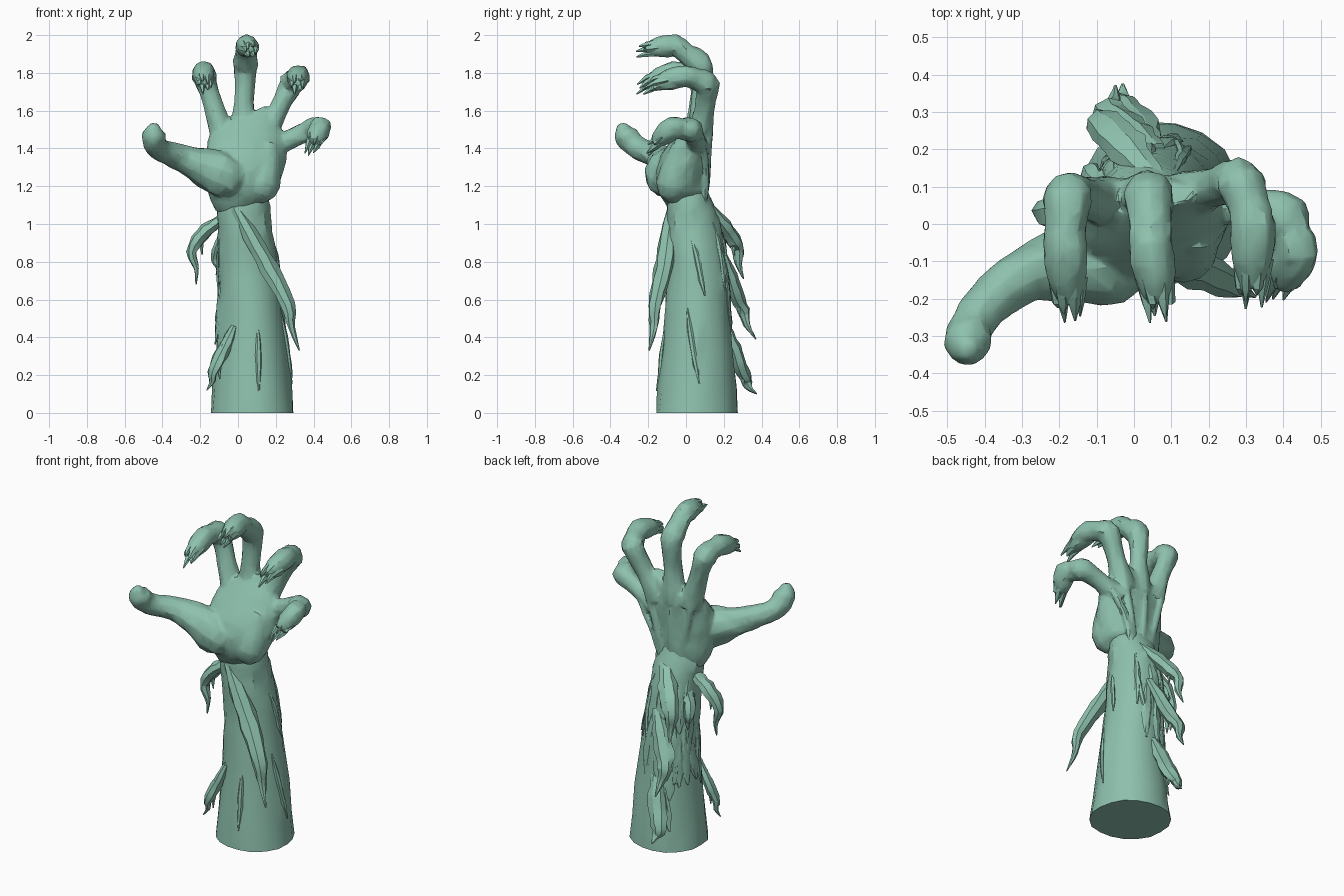
import bpy, bmesh, math, random
from mathutils import Vector

if "Cube" in bpy.data.objects:
    bpy.data.objects.remove(bpy.data.objects["Cube"])

random.seed(4)
skin = bpy.data.materials.new("grey_green_skin")
skin.diffuse_color = (0.27, 0.53, 0.42, 1)
skin.use_nodes = True
skin.node_tree.nodes["Principled BSDF"].inputs["Base Color"].default_value = skin.diffuse_color


def spline(pts, steps):
    """Smooth rows of (x, y, z, side radius, depth radius) through the points."""
    rows = [list(p) if len(p) == 5 else [*p, p[3]] for p in pts]
    ext = [rows[0]] + rows + [rows[-1]]
    out = []
    for i in range(len(rows) - 1):
        for s in range(steps):
            t = s / steps
            out.append([0.5 * (2 * b + (c - a) * t + (2 * a - 5 * b + 4 * c - d) * t * t
                               + (3 * b - a - 3 * c + d) * t ** 3)
                        for a, b, c, d in zip(*ext[i:i + 4])])
    return out + [rows[-1]]


def tube(bm, pts, ref=(0, 1, 0), sides=10, steps=3, jitter=0.0):
    """Closed tube along a path; the depth radius lies along ref."""
    path = spline(pts, steps)
    pos = [Vector(p[:3]) for p in path]
    ref = Vector(ref)
    rings = []
    for i, p in enumerate(path):
        tan = (pos[min(i + 1, len(pos) - 1)] - pos[max(i - 1, 0)]).normalized()
        u = ref.cross(tan).normalized()
        v = tan.cross(u)
        ring = []
        for k in range(sides):
            a = 2 * math.pi * k / sides
            j = 1 + random.uniform(-jitter, jitter)
            ring.append(bm.verts.new(pos[i] + j * (u * math.cos(a) * max(p[3], .004)
                                                   + v * math.sin(a) * max(p[4], .003))))
        rings.append(ring)
    for r, q in zip(rings, rings[1:]):
        for k in range(sides):
            n = (k + 1) % sides
            bm.faces.new((r[k], r[n], q[n], q[k]))
    bm.faces.new(rings[0][::-1])
    bm.faces.new(rings[-1])


def finish(bm, name, angle=28, remesh=False):
    bmesh.ops.recalc_face_normals(bm, faces=bm.faces)
    me = bpy.data.meshes.new(name)
    bm.to_mesh(me)
    bm.free()
    me.materials.append(skin)
    ob = bpy.data.objects.new(name, me)
    bpy.context.collection.objects.link(ob)
    bpy.ops.object.select_all(action='DESELECT')
    ob.select_set(True)
    bpy.context.view_layer.objects.active = ob
    if remesh:
        m = ob.modifiers.new("merge", 'REMESH')
        m.mode = 'VOXEL'
        m.voxel_size = 0.009
        ob.modifiers.new("soften", 'SMOOTH').iterations = 1
        ob.modifiers.new("facet", 'DECIMATE').ratio = 0.1
        bpy.ops.object.convert(target='MESH')
    bpy.ops.object.shade_smooth_by_angle(angle=math.radians(angle))


# Forearm: tapering stump, flat at the base
arm = [(.075, .057, 0, .222), (.068, .06, .5, .174), (.05, .057, .8, .156),
       (.032, .035, 1.0, .141), (.025, .015, 1.12, .142, .118), (.025, .005, 1.22, .12, .09)]
bm = bmesh.new()
tube(bm, arm, sides=18, jitter=.035)
for v in bm.verts:
    if v.co.z < .03:
        v.co.z = 0
finish(bm, "forearm")

# Hand: palm, heel, thumb, fingers and tendons merged into one skin
hand = bmesh.new()
tube(hand, [(.03, .015, 1.07, .1, .08), (.01, 0, 1.14, .16, .12), (.025, -.02, 1.27, .205, .14),
            (.05, .03, 1.42, .21, .105), (.055, .07, 1.54, .16, .06), (.05, .08, 1.565, .12, .04)],
     sides=18, jitter=.02)
tube(hand, [(.1, -.05, 1.13, .04), (.13, -.065, 1.21, .095), (.16, -.01, 1.42, .06)], sides=12)
tube(hand, [(.03, -.06, 1.17, .05), (-.06, -.09, 1.25, .125), (-.29, -.135, 1.345, .076),
            (-.42, -.25, 1.4, .06), (-.447, -.32, 1.47, .062), (-.437, -.34, 1.53, .022)],
     ref=(.5, -.8, .3), sides=10, steps=4, jitter=.07)


def finger(root, knuckle, joint, tip, ref=(1, 0, 0)):
    """Curled finger from root to knuckle to last joint, with a ragged tip."""
    root, knuckle, joint, tip = map(Vector, (root, knuckle, joint, tip))
    path = [root, root.lerp(knuckle, .5), root.lerp(knuckle, .88), knuckle.lerp(joint, .12),
            knuckle.lerp(joint, .6), joint, joint.lerp(tip, .55), tip]
    tube(hand, [(*p, r) for p, r in zip(path, (.072, .052, .058, .068, .056, .06, .056, .03))],
         ref=ref, steps=2, jitter=.09)
    bend = Vector((math.copysign(.012, root.x), .14, .03))
    tendon = [Vector((root.x * .4 + .02, .09, 1.06)), root + Vector((0, .045, -.12)),
              root.lerp(knuckle, .5) + bend * .25]
    tube(hand, [(*p, .021) for p in tendon], sides=6, jitter=.15)
    d = (tip - joint).normalized()
    for i in range(6):
        off = Vector((math.cos(i * 1.05) * .036, 0, math.sin(i * 1.05) * .034))
        m = tip + off * .8
        e = m + d * random.uniform(0, .06) + Vector((0, 0, random.uniform(-.025, .005)))
        tube(shards, [(*(path[-2] + off), .018), (*m, .016), (*e, .003)],
             ref=(1, 0, .2), sides=5, steps=1, jitter=.25)


shards = bmesh.new()
finger((-.08, .06, 1.46), (-.178, .08, 1.785), (-.185, -.06, 1.805), (-.175, -.21, 1.75))
finger((.025, .07, 1.46), (.04, .085, 1.84), (.045, -.06, 1.945), (.065, -.21, 1.925))
finger((.13, .07, 1.45), (.285, .12, 1.745), (.32, 0, 1.785), (.315, -.17, 1.745))
finger((.16, .06, 1.4), (.395, .035, 1.5), (.437, -.07, 1.51), (.4, -.165, 1.43), (0, 0, 1))
finish(hand, "hand", remesh=True)
finish(shards, "torn_fingertips")


def shred(name, start, middle, hook, tip, width):
    """Hanging strip of flesh that widens, then narrows to a hooked tip."""
    start, middle, hook, tip = map(Vector, (start, middle, hook, tip))
    out = Vector((tip.x - .05, tip.y - .05, 0)).normalized()
    bm = bmesh.new()
    path = [start, start.lerp(middle, .5), middle, hook, hook.lerp(tip, .5) - out * .014, tip]
    widths = [width * f for f in (.5, .95, 1.1, .8, .45, .08)]
    tube(bm, [(*p, w, w * .72) for p, w in zip(path, widths)], ref=out, sides=7, jitter=.15)
    # loose splinter beside the strip
    end = middle + out * .02 + Vector((.02, 0, -.11))
    tube(bm, [(*path[1], .02), (*middle, .022), (*end, .003)], ref=out, sides=5, jitter=.15)
    finish(bm, name)


shred("side_shred", (-.05, .04, 1.06), (-.19, .035, .945), (-.245, .03, .85), (-.222, .02, .68), .046)
shred("front_shred", (-.03, -.07, 1.12), (.17, -.12, .76), (.265, -.165, .57), (.325, -.195, .33), .052)
shred("back_upper_shred", (.06, .12, 1.1), (-.05, .235, .94), (-.09, .275, .87), (-.1, .305, .71), .054)
shred("back_middle_shred", (.06, .2, .84), (-.04, .265, .62), (-.07, .305, .54), (-.05, .37, .39), .052)
shred("back_lower_shred", (.05, .22, .45), (-.01, .285, .25), (-.04, .32, .17), (-.03, .375, .1), .052)
shred("front_lower_shred", (-.02, -.08, .46), (-.1, -.09, .29), (-.135, -.1, .21), (-.165, -.1, .12), .04)
shred("left_shred", (-.06, .09, .98), (-.1, .11, .88), (-.12, .14, .81), (-.115, .14, .73), .036)

# Torn strips clinging to the forearm, mostly at the back left
profile = spline(arm, 10)
bm = bmesh.new()
for i in range(22):
    back = i < 17
    a = random.uniform(1.3, 3.4) if back else random.uniform(-2.4, 1.0)
    top, length = random.uniform(.45, 1.08), random.uniform(.25, .42)
    lean = random.uniform(-.2, .5)
    size = 1.4 if back else .7
    pts = []
    for t, w, lift in ((0, .006, -.006), (.35, .022, 0), (.75, .02, .002), (1, .004, .008)):
        z, b = top - t * length, a + lean * t
        c = min(profile, key=lambda p: abs(p[2] - z))
        pts.append((c[0] + (c[3] + lift) * math.cos(b), c[1] + (c[4] + lift) * math.sin(b),
                    z, w * size, w * .5))
    tube(bm, pts, ref=(math.cos(a), math.sin(a), 0), sides=6, jitter=.18)
finish(bm, "forearm_strips")
